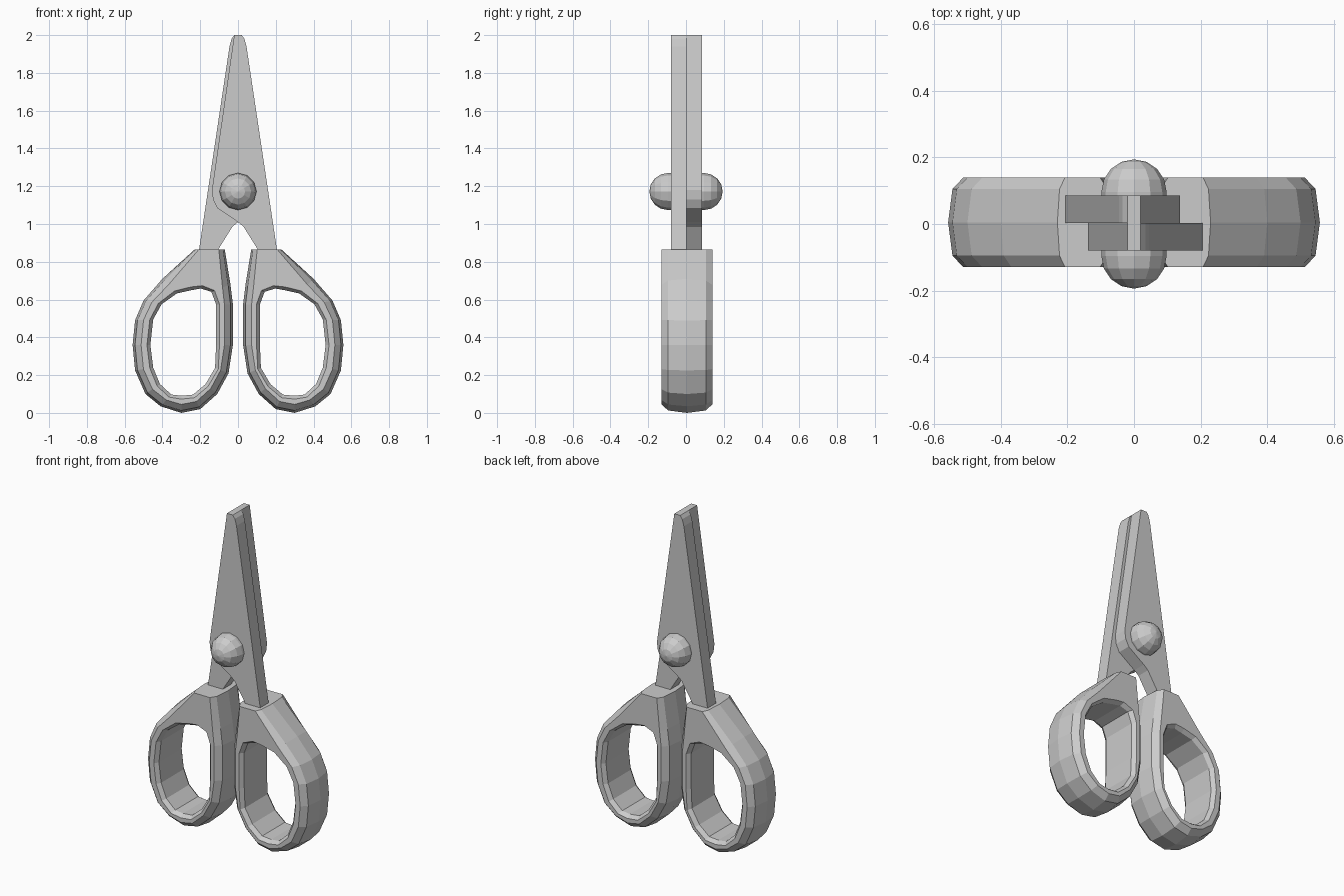
import bpy, bmesh, math
from mathutils import Vector, Matrix

if "Cube" in bpy.data.objects:
    bpy.data.objects.remove(bpy.data.objects["Cube"])

grey = bpy.data.materials.new("light_grey")
grey.use_nodes = True
grey.diffuse_color = (0.6, 0.6, 0.6, 1)
grey.node_tree.nodes["Principled BSDF"].inputs["Base Color"].default_value = (0.6, 0.6, 0.6, 1)


def finish(name, bm):
    """Turn a bmesh into a flat-shaded object."""
    bmesh.ops.recalc_face_normals(bm, faces=bm.faces)
    mesh = bpy.data.meshes.new(name)
    bm.to_mesh(mesh)
    bm.free()
    mesh.materials.append(grey)
    obj = bpy.data.objects.new(name, mesh)
    bpy.context.collection.objects.link(obj)
    return obj


# Blade: outline in x, z, running from the tip down into the handle
BLADE = [(-0.02, 2.0), (0.02, 2.0), (0.034, 1.98), (0.045, 1.94), (0.206, 0.865),
         (0.206, 0.78), (0.15, 0.78), (0.105, 0.865), (0.03, 0.985), (0, 1.01),
         (-0.11, 1.085), (-0.132, 1.13), (-0.138, 1.18)]
BLADE_THICK, MID_Y = 0.082, 0.003


def blade(name, side):
    bm = bmesh.new()
    face = bm.faces.new([bm.verts.new((side * x, MID_Y, z)) for x, z in BLADE])
    new = bmesh.ops.extrude_face_region(bm, geom=[face])["geom"]
    verts = [g for g in new if isinstance(g, bmesh.types.BMVert)]
    bmesh.ops.translate(bm, verts=verts, vec=(0, -side * BLADE_THICK, 0))
    return finish(name, bm)


blade("front_blade", 1)
blade("back_blade", -1)

# Handle: matching outer and finger-hole outlines, starting at the flat top
OUTER = [(0.23, 0.865), (0.40, 0.71), (0.50, 0.595), (0.545, 0.49), (0.558, 0.36),
         (0.545, 0.225), (0.49, 0.10), (0.41, 0.035), (0.30, 0), (0.20, 0.02),
         (0.11, 0.10), (0.05, 0.21), (0.027, 0.36), (0.027, 0.575), (0.04, 0.68),
         (0.07, 0.865)]
HOLE = [(0.25, 0.645), (0.32, 0.63), (0.40, 0.575), (0.445, 0.495), (0.46, 0.36),
        (0.445, 0.24), (0.41, 0.155), (0.35, 0.10), (0.30, 0.095), (0.24, 0.10),
        (0.175, 0.155), (0.125, 0.24), (0.12, 0.36), (0.12, 0.575), (0.145, 0.64),
        (0.20, 0.655)]
# Cross-section of the ring: depth, base outline, shift towards the other outline
SECTION = [(-0.134, "outer", 0.045), (-0.10, "outer", 0.013), (0, "outer", 0),
           (0.10, "outer", 0.013), (0.134, "outer", 0.045),
           (0.134, "hole", 0.022), (0.11, "hole", 0.004),
           (-0.11, "hole", 0.004), (-0.134, "hole", 0.022)]


def ring_point(i, base, shift):
    p, q = Vector(OUTER[i]), Vector(HOLE[i])
    if base == "hole":
        return q + (p - q).normalized() * shift
    if i == 0:                       # the top end stays level
        return p - Vector((shift * 0.5, 0))
    if i == len(OUTER) - 1:
        return p + Vector((shift * 0.7, 0))
    return p + (q - p).normalized() * shift


def handle(name, side):
    bm = bmesh.new()
    loops = []
    for y, base, shift in SECTION:
        pts = [ring_point(i, base, shift) for i in range(len(OUTER))]
        loops.append([bm.verts.new((side * p.x, y + 0.005, p.y)) for p in pts])
    n = len(OUTER)
    for k, a in enumerate(loops):
        b = loops[(k + 1) % len(loops)]
        for i in range(n):
            j = (i + 1) % n
            bm.faces.new((a[i], a[j], b[j], b[i]))
    return finish(name, bm)


handle("left_handle", 1)
handle("right_handle", -1)

# Rivet: a capsule through both blades, poles along y
RADIUS, HALF_SHAFT = 0.098, 0.096
bm = bmesh.new()
bmesh.ops.create_uvsphere(bm, u_segments=12, v_segments=8, radius=RADIUS)
cuts = bmesh.ops.bisect_plane(bm, geom=bm.verts[:] + bm.edges[:] + bm.faces[:],
                              plane_co=(0, 0, 0), plane_no=(0, 0, 1), clear_inner=True)
bmesh.ops.translate(bm, verts=bm.verts, vec=(0, 0, HALF_SHAFT))
half = bmesh.ops.duplicate(bm, geom=bm.verts[:] + bm.edges[:] + bm.faces[:])["geom"]
bmesh.ops.scale(bm, vec=(1, 1, -1), verts=[g for g in half if isinstance(g, bmesh.types.BMVert)])
bmesh.ops.bridge_loops(bm, edges=[e for e in bm.edges if e.is_boundary])
bmesh.ops.transform(bm, matrix=Matrix.Translation((0, 0, 1.172)) @ Matrix.Rotation(math.pi / 2, 4, "X"),
                    verts=bm.verts)
finish("rivet", bm)
